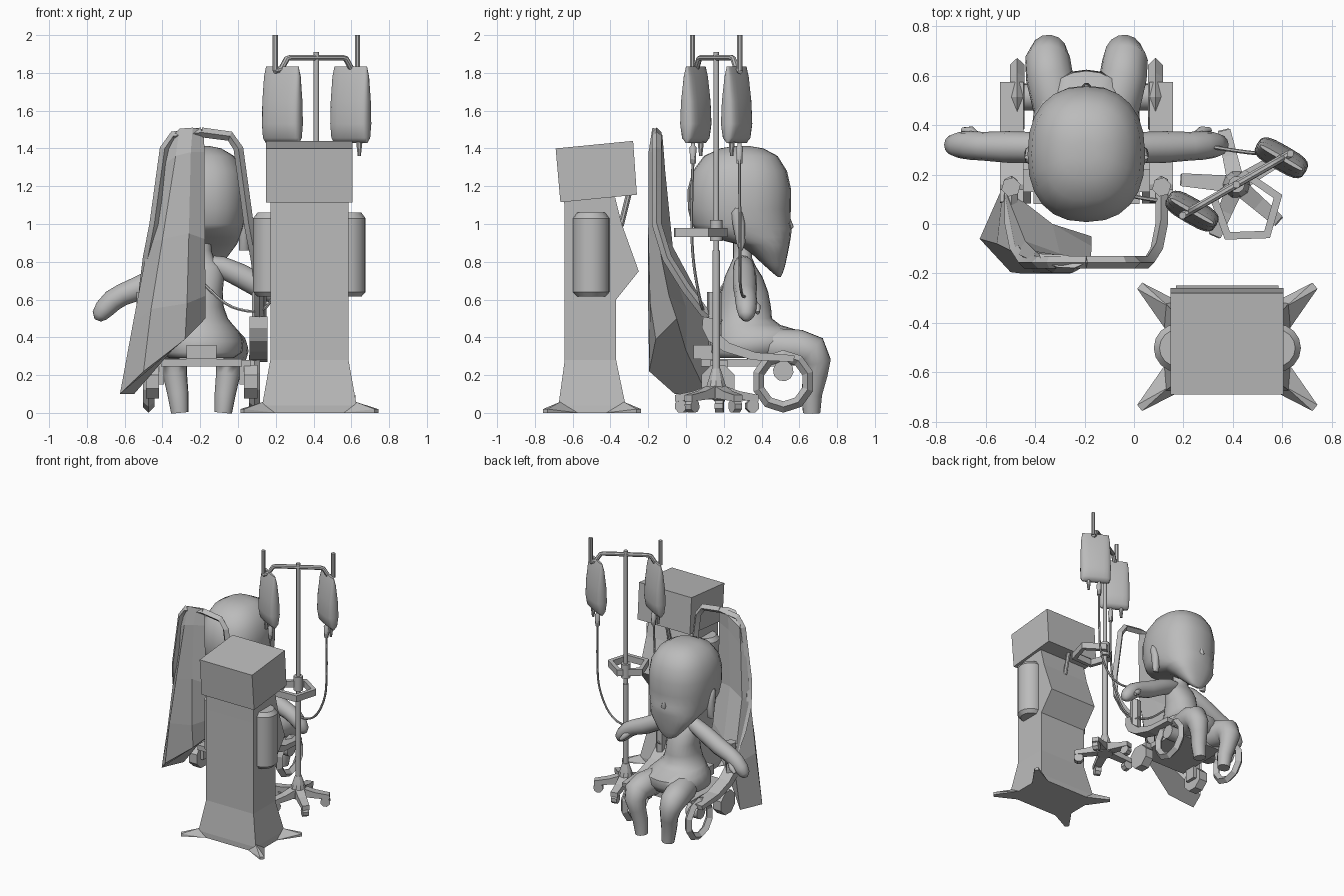
import bpy, bmesh, math
from mathutils import Vector, Matrix

grey = bpy.data.materials.new("plain_grey")
grey.diffuse_color = (0.5, 0.5, 0.5, 1)
CX = -0.193  # centre line of the seated figure and chair


def finish(name, bm, smooth=None):
    bmesh.ops.recalc_face_normals(bm, faces=bm.faces)
    me = bpy.data.meshes.new(name)
    bm.to_mesh(me)
    bm.free()
    ob = bpy.data.objects.new(name, me)
    bpy.context.collection.objects.link(ob)
    me.materials.append(grey)
    if smooth:
        bpy.ops.object.select_all(action='DESELECT')
        ob.select_set(True)
        bpy.context.view_layer.objects.active = ob
        bpy.ops.object.shade_smooth_by_angle(angle=math.radians(smooth))
    return ob


def loft(name, rings, smooth=None, caps=True):
    bm = bmesh.new()
    vs = [[bm.verts.new(p) for p in r] for r in rings]
    n = len(vs[0])
    for a, b in zip(vs, vs[1:]):
        for i in range(n):
            bm.faces.new((a[i], a[(i + 1) % n], b[(i + 1) % n], b[i]))
    if caps:
        bm.faces.new(vs[0])
        bm.faces.new(vs[-1])
    return finish(name, bm, smooth)


def oval(c, rx, ry, n=20, power=1.0, rot=0.0):
    m = Matrix.Rotation(rot, 3, 'Z')
    out = []
    for i in range(n):
        a = 2 * math.pi * i / n
        f = lambda v: math.copysign(abs(v) ** power, v)
        out.append(Vector(c) + m @ Vector((rx * f(math.cos(a)), ry * f(math.sin(a)), 0)))
    return out


def tube(name, pts, radii, n=8, smooth=40):
    pts = [Vector(p) for p in pts]
    if not isinstance(radii, (list, tuple)):
        radii = [radii] * len(pts)
    rings, prev = [], None
    for i, p in enumerate(pts):
        d = (pts[min(i + 1, len(pts) - 1)] - pts[max(i - 1, 0)]).normalized()
        if prev is None:
            u = d.orthogonal().normalized()
        else:
            u = prev.rotation_difference(d) @ u
        prev, w = d, d.cross(u)
        rings.append([p + radii[i] * (math.cos(a) * u + math.sin(a) * w)
                      for a in (2 * math.pi * k / n + math.pi / n for k in range(n))])
    return loft(name, rings, smooth)


def curve_pts(pts, steps=5):
    p = [Vector(q) for q in pts]
    p = [p[0]] + p + [p[-1]]
    out = []
    for i in range(1, len(p) - 2):
        for k in range(steps):
            t = k / steps
            a, b, c, d = p[i - 1:i + 3]
            out.append(0.5 * (2 * b + (c - a) * t + (2 * a - 5 * b + 4 * c - d) * t * t
                              + (3 * b - a - 3 * c + d) * t ** 3))
    return out + [p[-1]]


def slab(name, profile, x0, x1):
    return loft(name, [[(x, y, z) for y, z in profile] for x in (x0, x1)])


def box(name, x0, x1, y0, y1, z0, z1):
    return slab(name, [(y0, z0), (y1, z0), (y1, z1), (y0, z1)], x0, x1)


# ---- Machine cabinet ----
MX, MY = 0.378, -0.4975
rows = [(0, .255, -.675, -.32), (.04, .25, -.675, -.32), (.28, .207, -.642, -.37), (.6, .207, -.642, -.37),
        (.75, .207, -.642, -.25), (1.0, .207, -.643, -.34), (1.14, .207, -.645, -.375)]
loft("machine_column", [[(MX - w, a, z), (MX + w, a, z), (MX + w, b, z), (MX - w, b, z)]
                        for z, w, a, b in rows])
slab("machine_head", [(-.69, 1.40), (-.28, 1.44), (-.26, 1.155), (-.665, 1.115)], .148, .606)
tube("machine_strut", [(MX, -.30, 1.17), (MX, -.345, .99)], .016)
for sx in (-1, 1):
    # side canisters with chamfered ends
    c = MX + sx * .2
    loft("machine_canister", [oval((c, -.502, z), r, r, 16)
                              for z, r in ((.615, .075), (.64, .098), (1.03, .098), (1.06, .075))], 30)
    for sy in (-1, 1):
        # pointed feet
        bm = bmesh.new()
        for x, y, z in ((.17, .17, 0), (.25, .07, 0), (.345, .26, 0), (.365, .235, 0),
                        (.345, .26, .02), (.365, .235, .02), (.24, .165, .06)):
            bm.verts.new((MX + sx * x, MY + sy * y, z))
        bmesh.ops.convex_hull(bm, input=bm.verts)
        finish("machine_foot", bm)

# ---- Drip stand ----
PX, PY = .415, .16
tube("stand_pole_lower", [(PX, PY, .1), (PX, PY, .86)], .021, 10)
tube("stand_pole_upper", [(PX, PY, .86), (PX, PY, 1.91)], .015, 10)
loft("stand_collar", [oval((PX, PY, z), .034, .034, 10) for z in (.91, 1.02)], 40)
loft("stand_hub", [oval((PX, PY, z), r, r, 10) for z, r in ((.07, .06), (.13, .058), (.2, .035), (.235, .024))], 30)
for k in range(5):
    a = math.radians(175 + 72 * k)
    d, s = Vector((math.cos(a), math.sin(a), 0)), Vector((-math.sin(a), math.cos(a), 0))
    c = Vector((PX, PY, 0))
    loft("stand_leg", [[c + d * r + s * w + Vector((0, 0, z0)), c + d * r - s * w + Vector((0, 0, z0)),
                        c + d * r - s * w + Vector((0, 0, z1)), c + d * r + s * w + Vector((0, 0, z1))]
                       for r, w, z0, z1 in ((.02, .034, .08, .15), (.12, .03, .07, .115), (.225, .026, .06, .095))])
    e = c + d * .195 + Vector((0, 0, .036))
    tube("stand_caster", [e - s * .022, e + s * .022], .036, 8)
# pentagonal tray ring
ring = []
for r, z in ((.155, .93), (.155, .98), (.118, .98), (.118, .93), (.155, .93)):
    ring.append([(.455 + r * math.cos(math.radians(20 + 72 * k)), .065 + r * math.sin(math.radians(20 + 72 * k)), z)
                 for k in range(5)])
loft("stand_tray_ring", ring, caps=False)
# cross bar, hooks and drip bags
D = Vector((.867, .5, 0))
top = Vector((PX, PY, 1.88))
tube("stand_crossbar", [top + D * t + Vector((0, 0, z)) for t, z in
     ((-.255, -.07), (-.215, -.06), (-.18, -.005), (-.16, 0), (.16, 0), (.18, -.005), (.215, -.06), (.255, -.07))], .016)
for s, bx, by in ((-1, .235, .052), (1, .597, .268)):
    hx, hy = PX + s * .218, PY + s * .125
    tube("bag_hook", [(hx, hy, 1.81), (hx, hy, 2.0)], .015)
    rows = ((1.43, .102, .012), (1.455, .111, .038), (1.53, .114, .052), (1.65, .113, .045), (1.78, .108, .026), (1.835, .10, .008))
    loft("drip_bag", [oval((bx, by, z), w, t, 20, .6, math.radians(-30)) for z, w, t in rows], 50)
    px, py = bx - s * .022, by + s * .015
    tube("bag_port", [(px, py, 1.45), (px, py, 1.415), (px, py, 1.405), (px, py, 1.32)], [.012, .012, .02, .016])
    qx, qy = bx + s * .045, by - s * .026
    tube("bag_spout", [(qx, qy, 1.45), (qx, qy, 1.36)], [.02, .009])
tube("drip_line_arm", curve_pts([(.575, .283, 1.34), (.575, .285, 1.05), (.56, .285, .85), (.49, .287, .69),
                                 (.39, .30, .62), (.27, .32, .62)]), .008, 6)
tube("drip_line_back", curve_pts([(.257, .037, 1.34), (.25, .03, 1.05), (.23, .04, .8), (.15, .085, .56),
                                  (-.03, .12, .56), (-.18, .20, .68)]), .008, 6)


# ---- Seated figure ----
def body(name, rows, power):
    loft(name, [oval((CX, (a + b) / 2, z), w, (b - a) / 2, 24, power) for z, a, b, w in rows], 60)


body("head", [(1.412, .25, .34, .045), (1.40, .18, .41, .105), (1.36, .095, .485, .172), (1.28, .035, .535, .222),
              (1.18, .008, .557, .238), (1.08, .01, .555, .237), (1.0, .03, .553, .226), (.975, .045, .56, .22),
              (.93, .13, .555, .205), (.89, .28, .548, .185), (.84, .35, .538, .148), (.78, .415, .525, .10),
              (.74, .46, .512, .06), (.72, .485, .502, .02)], .85)
tube("nose", [(CX, .535, 1.05), (CX, .552, .985), (CX, .535, .96)], [.01, .02, .01], 8, 60)
body("torso", [(.29, .14, .48, .17), (.32, .12, .58, .215), (.38, .12, .625, .222), (.43, .14, .62, .20),
               (.465, .155, .50, .168), (.50, .165, .455, .14), (.56, .172, .45, .118), (.64, .185, .435, .112),
               (.72, .205, .405, .12), (.775, .23, .37, .11), (.82, .25, .35, .065), (.86, .25, .35, .052),
               (.97, .25, .35, .052)], .95)
for s in (-1, 1):
    X = lambda v: CX + s * v
    tube("arm", [(X(.05), .30, .79), (X(.10), .305, .775), (X(.2), .31, .73), (X(.32), .312, .665), (X(.42), .315, .625),
                 (X(.47), .318, .595), (X(.515), .32, .55), (X(.54), .32, .515), (X(.55), .32, .49)],
         [.045, .056, .062, .064, .058, .058, .053, .042, .018], 12, 60)
    tube("thumb", [(X(.44), .35, .59), (X(.47), .375, .56), (X(.50), .38, .53)], [.02, .022, .012], 8, 60)
    tube("leg", [(X(.08), .34, .36), (X(.12), .48, .35), (X(.15), .60, .345), (X(.157), .665, .325), (X(.152), .69, .27),
                 (X(.14), .685, .2), (X(.125), .665, .1), (X(.115), .665, 0)],
         [.085, .098, .096, .092, .078, .064, .056, .046], 14, 60)
    loft("ear", [oval((X(.225), .28 + o, z), .026, r, 10) for z, r, o in
                 ((.86, .01, .01), (.9, .025, .01), (1.0, .035, 0), (1.06, .03, -.01), (1.085, .01, -.01))], 60)

# ---- Wheelchair ----
box("seat", CX - .215, CX + .215, .08, .52, .245, .285)
box("back_cushion", CX - .08, CX + .08, .04, .14, .285, .36)
for s in (-1, 1):
    X = lambda v: CX + s * v
    # front rim with hub
    bpy.ops.mesh.primitive_torus_add(major_segments=10, minor_segments=4, major_radius=.136, minor_radius=.03,
                                     location=(X(.28), .515, .167), rotation=(0, math.pi / 2, 0))
    bpy.context.object.name = "wheel_rim"
    bpy.context.object.data.materials.append(grey)
    tube("wheel_hub", [(X(.20), .515, .222), (X(.30), .515, .222)], .055, 10)
    box("seat_bracket", X(.2), X(.26), .13, .22, .15, .28)
    # rear wheel and swooping armrest
    tube("rear_wheel", [(X(.225), .17, .165), (X(.295), .17, .165)], .095, 8, 25)
    slab("armrest", [(.085, .45), (.12, .38), (.2, .325), (.35, .28), (.57, .27), (.575, .305), (.37, .32),
                     (.23, .37), (.16, .43), (.14, .50), (.09, .51)], X(.255), X(.35))
    tube("rail_post", [(X(.305), .15, .40), (X(.305), .15, .64)], .04, 6)
    # tall bent back frame
    tube("back_frame", [(CX, -.155, 1.485), (X(.15), -.155, 1.465), (X(.195), -.155, 1.40), (X(.25), -.155, 1.0),
                        (X(.285), -.10, .82), (X(.305), .0, .66), (X(.305), .10, .53), (X(.305), .18, .47)], .026, 4, 20)

# ---- Draped cover, a hollow-fronted wedge over one half of the back frame ----
cover = [
    [(-.18, -.15, 1.50), (-.24, -.178, 1.51), (-.31, -.175, 1.505), (-.375, -.15, 1.44), (-.385, -.12, 1.41), (-.28, -.125, 1.47)],
    [(-.178, -.16, 1.38), (-.25, -.198, 1.38), (-.33, -.198, 1.36), (-.41, -.15, 1.30), (-.40, -.11, 1.28), (-.28, -.13, 1.36)],
    [(-.175, -.15, .92), (-.26, -.20, .95), (-.40, -.20, .92), (-.475, -.12, .90), (-.44, -.07, .88), (-.30, -.12, .92)],
    [(-.172, -.09, .62), (-.27, -.19, .58), (-.46, -.20, .55), (-.555, -.08, .48), (-.53, .155, .46), (-.33, .0, .56)],
    [(-.172, -.05, .50), (-.28, -.16, .39), (-.50, -.195, .22), (-.625, -.06, .10), (-.55, .11, .10), (-.35, .0, .33)]]
loft("draped_cover", cover)
